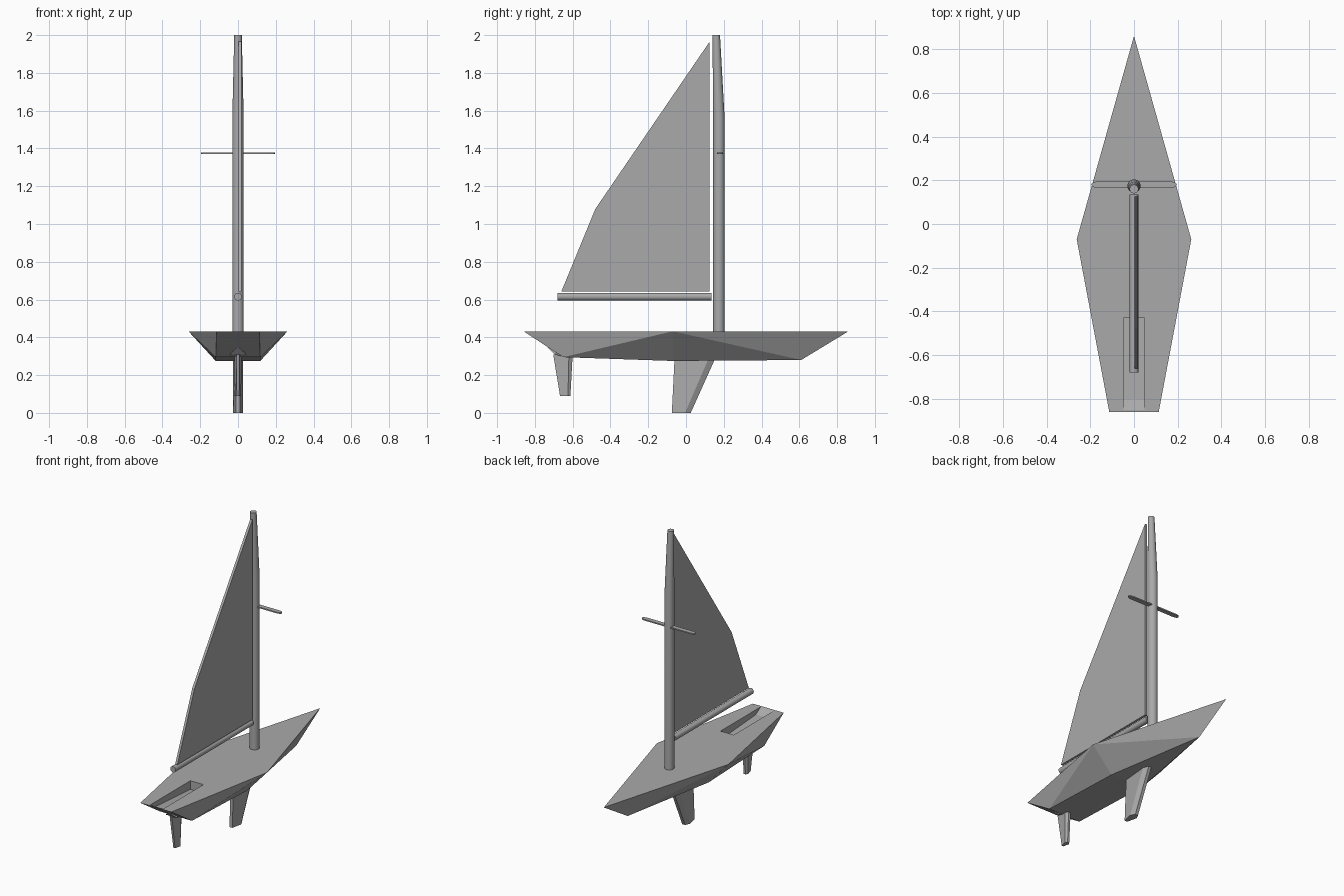
import bpy, bmesh, math
from mathutils import Vector

old = bpy.data.objects.get("Cube")
if old:
    bpy.data.objects.remove(old)

grey = bpy.data.materials.new("plain_grey")
grey.use_nodes = True
COLOUR = (0.4, 0.4, 0.4, 1)
grey.diffuse_color = COLOUR
grey.node_tree.nodes["Principled BSDF"].inputs["Base Color"].default_value = COLOUR


def make(name, verts, faces, smooth=False):
    mesh = bpy.data.meshes.new(name)
    mesh.from_pydata(verts, [], faces)
    bm = bmesh.new()
    bm.from_mesh(mesh)
    bmesh.ops.recalc_face_normals(bm, faces=bm.faces)
    bm.to_mesh(mesh)
    bm.free()
    mesh.materials.append(grey)
    obj = bpy.data.objects.new(name, mesh)
    bpy.context.collection.objects.link(obj)
    if smooth:
        bpy.ops.object.select_all(action='DESELECT')
        bpy.context.view_layer.objects.active = obj
        obj.select_set(True)
        bpy.ops.object.shade_smooth_by_angle(angle=math.radians(40))
    return obj


def loft(name, rings, smooth=False):
    """Skin equal-length rings of points and cap both ends."""
    n = len(rings[0])
    verts = [p for ring in rings for p in ring]
    faces = [(k * n + i, k * n + (i + 1) % n, (k + 1) * n + (i + 1) % n, (k + 1) * n + i)
             for k in range(len(rings) - 1) for i in range(n)]
    faces += [tuple(range(n)), tuple(range(len(verts) - n, len(verts)))]
    return make(name, verts, faces, smooth)


def tube(name, stations, sides=24):
    """Round spar through (centre, radius) stations."""
    axis = (Vector(stations[-1][0]) - Vector(stations[0][0])).normalized()
    u = Vector((1, 0, 0))
    v = Vector((0, 0, 1)) if abs(axis.y) > 0.7 else Vector((0, 1, 0))
    turns = [2 * math.pi * i / sides for i in range(sides)]
    return loft(name, [[Vector(c) + r * (u * math.cos(t) + v * math.sin(t)) for t in turns]
                       for c, r in stations], True)


def foil(name, levels):
    """Faceted fin: each level is z, trailing y, shoulder y, leading y, half width."""
    rings = []
    for z, back, shoulder, lead, w in levels:
        half = [(w * 0.4, back, z), (w, shoulder, z), (w * 0.4, lead, z)]
        rings.append(half + [(-x, y, zz) for x, y, zz in reversed(half)])
    return loft(name, rings)


# Hull: faceted shell with a point at the bow and a raked transom
DECK = 0.432
bow, keel_bow = (0, 0.86, DECK), (0, 0.61, 0.28)
side = [(0.262, -0.07, DECK), (0.113, -0.86, DECK), (0.118, -0.07, 0.275), (0.118, -0.65, 0.295)]
# Cockpit corners on the deck and on its floor
pit = [(0.048, -0.43, DECK), (0.048, -0.85, DECK), (0.048, -0.43, 0.375), (0.048, -0.80, 0.4)]
verts = [bow, keel_bow]
for p in side + pit:
    verts += [p, (-p[0], p[1], p[2])]
faces = []
for s in (0, 1):
    beam, stern, low, low_stern, pf, pb, ff, fb = (2 + s + 2 * i for i in range(8))
    faces += [(0, 1, beam), (beam, 1, low), (beam, low, low_stern), (beam, low_stern, stern),
              (0, beam, pf), (beam, stern, pb), (beam, pb, pf), (pf, pb, fb, ff)]
faces += [(1, 6, 7), (6, 8, 9, 7), (4, 5, 9, 8), (0, 10, 11), (4, 12, 13, 5),
          (10, 11, 15, 14), (14, 15, 17, 16), (16, 17, 13, 12)]
make("hull", verts, faces)

# Small wedge that carries the rudder under the transom
make("rudder_mount", [(0, -0.735, 0.35), (0.045, -0.695, 0.31), (-0.045, -0.695, 0.31),
                      (0, -0.62, 0.29), (0, -0.64, 0.36)],
     [(0, 1, 2), (1, 3, 2), (0, 4, 1), (0, 2, 4), (1, 4, 3), (2, 3, 4)])

# Fins
foil("keel", [(0, -0.075, -0.005, 0.025, 0.026), (0.3, -0.06, 0.125, 0.16, 0.026)])
foil("rudder", [(0.09, -0.667, -0.625, -0.612, 0.016), (0.31, -0.703, -0.62, -0.6, 0.02)])

# Spars
tube("mast", [((0, 0.174, DECK - 0.03), 0.03), ((0, 0.174, 1.57), 0.03), ((0, 0.16, 2), 0.02)])
tube("boom", [((0, -0.68, 0.615), 0.02), ((0, 0.135, 0.615), 0.02)])

# Sail
outline = [(0.125, 0.642), (0.125, 1.965), (-0.48, 1.08), (-0.66, 0.642)]
loft("sail", [[(x, y, z) for y, z in outline] for x in (0.002, 0.018)])

# Crosspiece with blunted tips
half = [(0.17, 0.165), (0.19, 0.17), (0.196, 0.18), (0.19, 0.19), (0.17, 0.195)]
plan = half + [(-x, y) for x, y in reversed(half)]
loft("spreader", [[(x, y, z) for x, y in plan] for z in (1.37, 1.378)])
